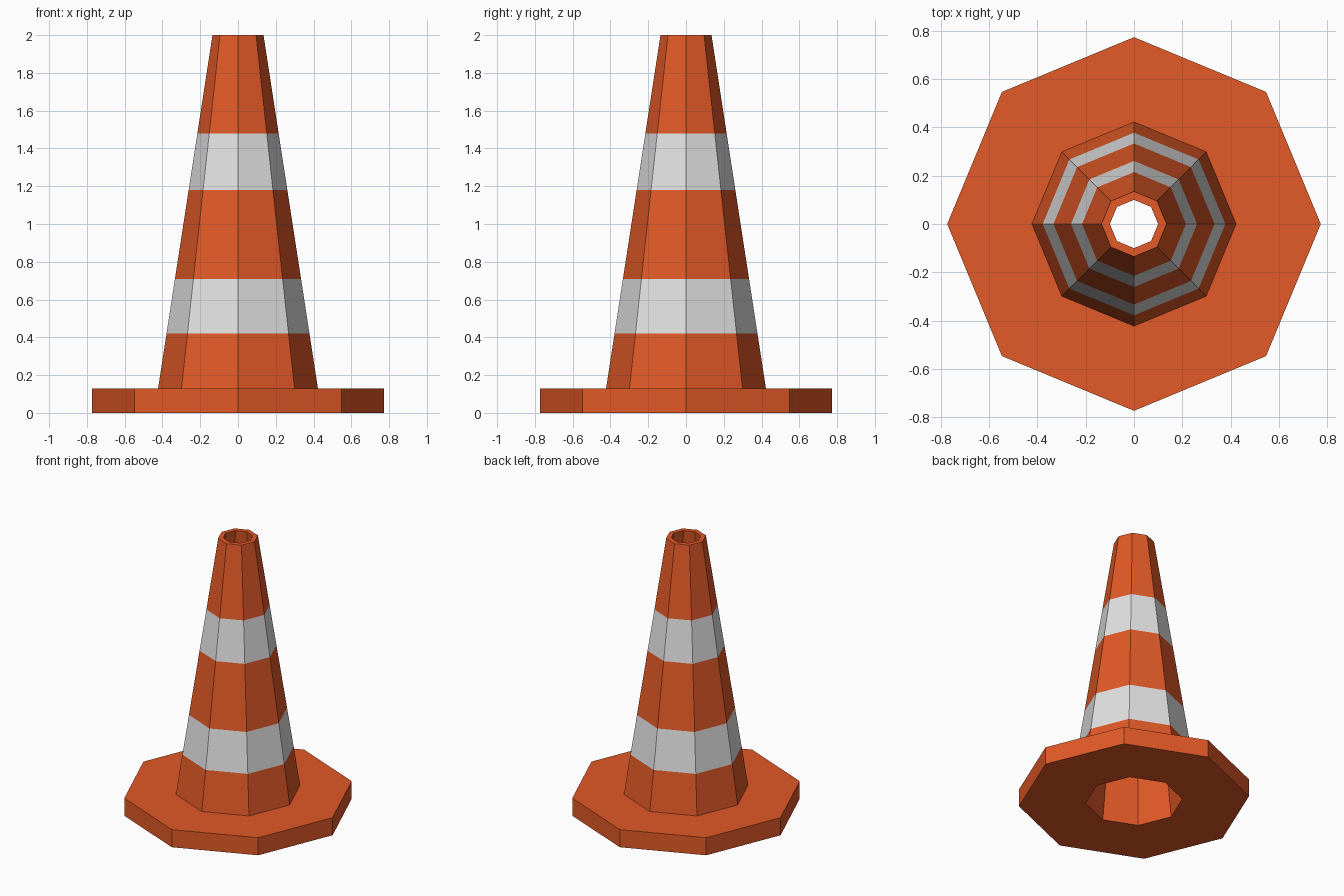
import bpy
import bmesh
from math import cos, sin, tau

cube = bpy.data.objects.get("Cube")
if cube:
    bpy.data.objects.remove(cube, do_unlink=True)

SIDES = 8


def make_material(name, rgb):
    mat = bpy.data.materials.new(name)
    mat.use_nodes = True
    mat.diffuse_color = (*rgb, 1)
    bsdf = next(n for n in mat.node_tree.nodes if n.type == "BSDF_PRINCIPLED")
    bsdf.inputs["Base Color"].default_value = (*rgb, 1)
    return mat


orange = make_material("orange", (0.76, 0.1, 0.02))
white = make_material("reflective_white", (0.76, 0.76, 0.76))


def lathe(name, profile, stripes=(), closed=False):
    """Sweep (radius, z) points around z; segments listed in stripes are white."""
    bm = bmesh.new()
    rings = [[bm.verts.new((r * cos(tau * i / SIDES), r * sin(tau * i / SIDES), z))
              for i in range(SIDES)] for r, z in profile]
    pairs = list(zip(rings, rings[1:]))
    if closed:
        pairs.append((rings[-1], rings[0]))
    for k, (low, high) in enumerate(pairs):
        for i in range(SIDES):
            j = (i + 1) % SIDES
            face = bm.faces.new((low[i], low[j], high[j], high[i]))
            face.material_index = int(k in stripes)
    mesh = bpy.data.meshes.new(name)
    bm.to_mesh(mesh)
    bm.free()
    mesh.materials.append(orange)
    mesh.materials.append(white)
    obj = bpy.data.objects.new(name, mesh)
    bpy.context.collection.objects.link(obj)
    return obj


# Dimensions
BASE_TOP, TOP = 0.13, 2.0
FOOT_R, TIP_R = 0.423, 0.135
HOLE_LOW, HOLE_TOP = 0.325, 0.1


def outer_radius(z):
    return FOOT_R + (TIP_R - FOOT_R) * (z - BASE_TOP) / (TOP - BASE_TOP)


def hole_radius(z):
    return HOLE_LOW + (HOLE_TOP - HOLE_LOW) * z / TOP


# Flat octagonal foot with the hole through it
lathe("base_plate", [(HOLE_LOW, 0), (0.774, 0), (0.774, BASE_TOP),
                     (FOOT_R, BASE_TOP)])

# Tapered body with two white bands, open rim and hollow inside
heights = [BASE_TOP, 0.42, 0.71, 1.18, 1.48, TOP]
body = [(outer_radius(z), z) for z in heights]
body += [(hole_radius(TOP), TOP), (hole_radius(0), 0)]
lathe("cone_body", body, stripes=(1, 3))
